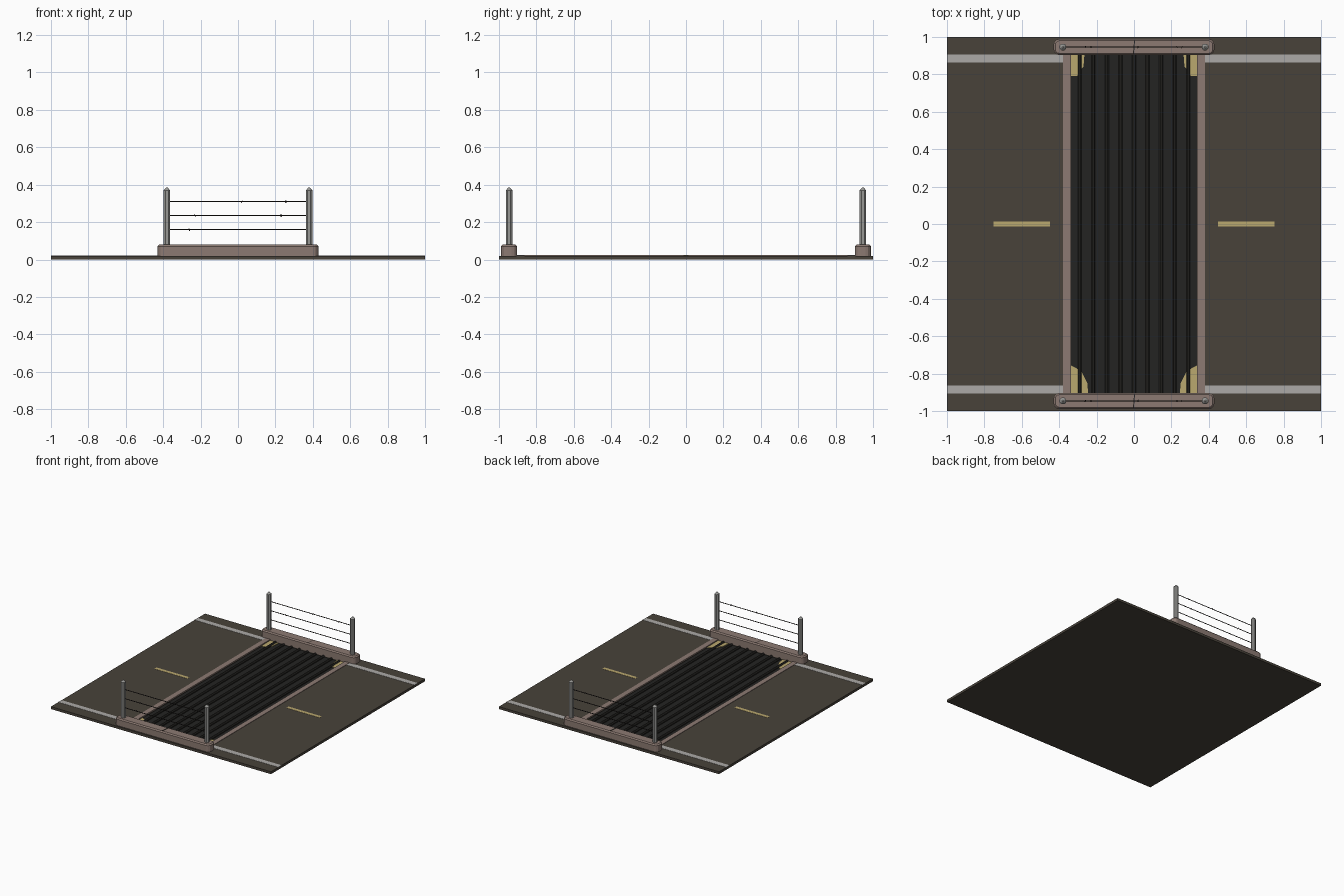
import bpy, bmesh, math, random
from mathutils import Matrix, Vector

random.seed(4)
if "Cube" in bpy.data.objects:
    bpy.data.objects.remove(bpy.data.objects["Cube"], do_unlink=True)


def material(name, r, g, b):
    col = [((c / 255 + 0.055) / 1.055) ** 2.4 for c in (r, g, b)] + [1]
    m = bpy.data.materials.new(name)
    m.use_nodes = True
    m.diffuse_color = col
    m.node_tree.nodes["Principled BSDF"].inputs["Base Color"].default_value = col
    return m


asphalt = material("asphalt", 72, 66, 58)
pit_black = material("pit black", 35, 35, 34)
bar_steel = material("dark bar steel", 42, 41, 38)
concrete = material("concrete", 140, 122, 114)
post_steel = material("post steel", 152, 152, 149)
white = material("worn white paint", 172, 170, 167)
sand = material("dry sand", 186, 168, 110)
wire_dark = material("wire", 40, 36, 33)

SURFACE, PIT = 0.02, 0.008
PIT_X, PIT_Y = 0.34, 0.905
END_Y, POST_X = 0.946, 0.38


def finish(name, bm, *mats):
    bmesh.ops.recalc_face_normals(bm, faces=bm.faces)
    me = bpy.data.meshes.new(name)
    bm.to_mesh(me)
    bm.free()
    ob = bpy.data.objects.new(name, me)
    bpy.context.collection.objects.link(ob)
    for m in mats:
        me.materials.append(m)
    return ob


def add_box(bm, lo, hi):
    lo, hi = Vector(lo), Vector(hi)
    mat = Matrix.Translation((lo + hi) / 2) @ Matrix.Diagonal((*(hi - lo), 1))
    return bmesh.ops.create_cube(bm, size=1, matrix=mat)


def box(name, lo, hi, mat):
    bm = bmesh.new()
    add_box(bm, lo, hi)
    return finish(name, bm, mat)


def add_rod(bm, a, b, radius, sides, tip=None):
    a, b = Vector(a), Vector(b)
    rot = (b - a).to_track_quat('Z', 'Y').to_matrix().to_4x4()
    mat = Matrix.Translation((a + b) / 2) @ rot @ Matrix.Rotation(math.pi / sides, 4, 'Z')
    bmesh.ops.create_cone(bm, cap_ends=True, segments=sides, radius1=radius,
                          radius2=radius if tip is None else tip,
                          depth=(b - a).length, matrix=mat)


# Road slab with a sunken black pit
bm = bmesh.new()
add_box(bm, (-1, -1, 0), (1, 1, SURFACE))
bm.faces.ensure_lookup_table()
top = max(bm.faces, key=lambda f: f.calc_center_median().z)
bmesh.ops.inset_individual(bm, faces=[top], thickness=0.1)
for v in top.verts:
    v.co.x = math.copysign(PIT_X, v.co.x)
    v.co.y = math.copysign(PIT_Y, v.co.y)
floor = bmesh.ops.extrude_discrete_faces(bm, faces=[top])["faces"][0]
rim = [e for e in floor.edges]
old_rim = [e for e in bm.edges if e.is_boundary and e not in rim]
for v in floor.verts:
    v.co.z = PIT
bmesh.ops.bridge_loops(bm, edges=rim + old_rim)
floor.material_index = 1
finish("road_slab", bm, asphalt, pit_black)

# Grid bars over the pit
bm = bmesh.new()
for i in range(-4, 5):
    add_rod(bm, (i * 0.0725, -PIT_Y, 0.012), (i * 0.0725, PIT_Y, 0.012), 0.011, 8)
finish("grid_bars", bm, bar_steel)

# Sand drifted into the pit corners
drifts = {"front": (-1, ((0.34, 0.755), (0.31, 0.77), (0.28, 0.79), (0.25, 0.85), (0.245, 0.905))),
          "back": (1, ((0.34, 0.79), (0.305, 0.79), (0.28, 0.83), (0.27, 0.84), (0.265, 0.905)))}
for end, (sy, outline) in drifts.items():
    for side, sx in (("left", 1), ("right", -1)):
        bm = bmesh.new()
        pts = list(outline) + [(PIT_X, PIT_Y)]
        face = bm.faces.new([bm.verts.new((sx * x, sy * y, PIT)) for x, y in pts])
        ext = bmesh.ops.extrude_face_region(bm, geom=[face])["geom"]
        for v in ext:
            if isinstance(v, bmesh.types.BMVert):
                v.co.z += 0.005
        finish(f"{end}_{side}_sand", bm, sand)

# Side kerbs and painted road markings
for side, s in (("left", 1), ("right", -1)):
    def strip(name, x0, x1, y0, y1, z, mat):
        xs = sorted((s * x0, s * x1))
        return box(f"{side}_{name}", (xs[0], y0, SURFACE - 0.004), (xs[1], y1, z), mat)

    strip("side_kerb", 0.338, 0.38, -PIT_Y, PIT_Y, 0.023, concrete)
    strip("centre_dash", 0.45, 0.75, -0.014, 0.014, 0.0215, sand)
    for end, e in (("front", -1), ("back", 1)):
        strip(f"{end}_edge_line", 0.375, 1, e * 0.884 - 0.021, e * 0.884 + 0.021, 0.0215, white)


def end_fence(end, y):
    # Kerb with rounded ends and chamfered top
    bm = bmesh.new()
    add_box(bm, (-0.43, y - 0.043, SURFACE - 0.005), (0.43, y + 0.043, 0.08))
    upright = [e for e in bm.edges if abs(e.verts[0].co.z - e.verts[1].co.z) > 0.01]
    bmesh.ops.bevel(bm, geom=upright, offset=0.03, segments=3, profile=0.5, affect='EDGES')
    rim = [e for e in bm.edges if min(v.co.z for v in e.verts) > 0.079]
    bmesh.ops.bevel(bm, geom=rim, offset=0.009, segments=1, profile=0.5, affect='EDGES')
    finish(f"{end}_kerb", bm, concrete)

    # Slanted crack across the kerb top
    crack = box(f"{end}_kerb_crack", (-0.0025, -0.034, -0.001), (0.0025, 0.034, 0.001), wire_dark)
    crack.location = (0, y, 0.08)
    crack.rotation_euler.z = -0.08

    # Posts with pointed caps
    for side, s in (("left", 1), ("right", -1)):
        bm = bmesh.new()
        x = s * POST_X
        add_rod(bm, (x, y, 0.075), (x, y, 0.37), 0.019, 8)
        add_rod(bm, (x, y, 0.37), (x, y, 0.385), 0.019, 8, 0.004)
        finish(f"{end}_{side}_post", bm, post_steel)

    # Barbed wires
    bm = bmesh.new()
    barbs = {0.16: (-0.26,), 0.235: (-0.23, 0.23), 0.31: (0.02, 0.255)}
    for z, spots in barbs.items():
        add_rod(bm, (-POST_X, y, z), (POST_X, y, z), 0.0028, 6)
        for x in spots:
            for turn in (0.8, 2.3):
                d = Vector((0.004, math.cos(turn), math.sin(turn))) * 0.008
                d.x = random.uniform(-0.004, 0.004)
                c = Vector((x, y, z))
                add_rod(bm, c - d, c + d, 0.0015, 4)
    finish(f"{end}_wires", bm, wire_dark)


end_fence("front", -END_Y)
end_fence("back", END_Y)
